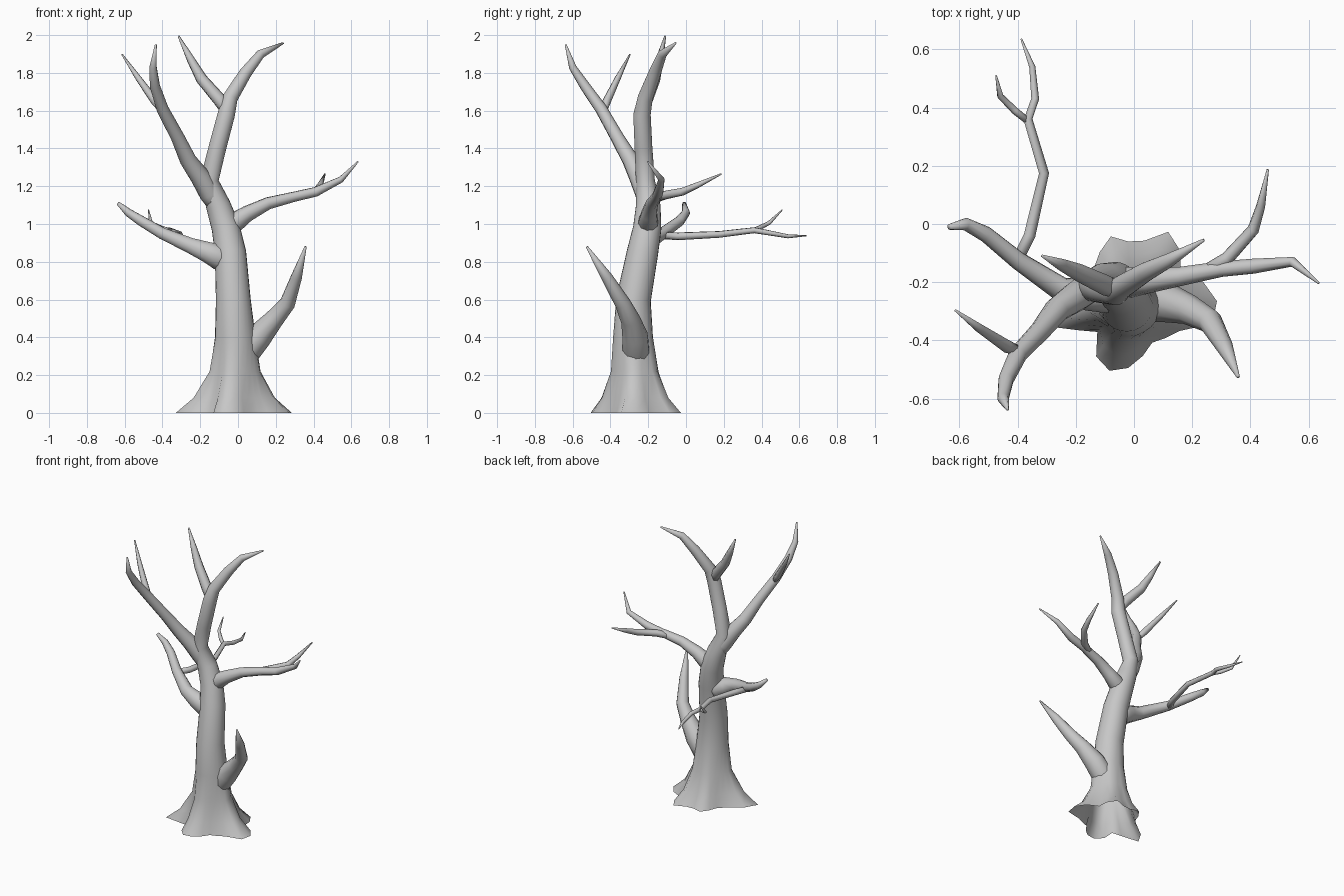
import bpy, bmesh, math
from mathutils import Vector

bark = bpy.data.materials.new("grey_bark")
bark.diffuse_color = (0.57, 0.57, 0.57, 1)


def tube(name, pts, sides=7, flare=None, fade=()):
    """Tapered limb through (x, y, z, radius) points; flare widens the lower rings by direction."""
    P = [Vector(p[:3]) for p in pts]
    bm = bmesh.new()
    rings, u = [], None
    for i, p in enumerate(P):
        t = (P[min(i + 1, len(P) - 1)] - P[max(i - 1, 0)]).normalized()
        if flare and i < len(fade):
            t = Vector((0, 0, 1))
        if u is None:
            u = Vector((1, 0, 0)) if abs(t.x) < 0.9 else Vector((0, 1, 0))
        u = (u - t * u.dot(t)).normalized()
        v = t.cross(u)
        ring = []
        for k in range(sides):
            a = 2 * math.pi * k / sides
            r = pts[i][3]
            if flare and i < len(fade):
                r += (flare[k] - r) * fade[i]
            ring.append(bm.verts.new(p + (u * math.cos(a) + v * math.sin(a)) * r))
        rings.append(ring)
    for a, b in zip(rings, rings[1:]):
        for k in range(sides):
            j = (k + 1) % sides
            bm.faces.new((a[k], a[j], b[j], b[k]))
    bm.faces.new(rings[-1])
    if not flare:
        bm.faces.new(rings[0][::-1])
    for f in bm.faces:
        f.smooth = True
    me = bpy.data.meshes.new(name)
    bm.to_mesh(me)
    bm.free()
    me.materials.append(bark)
    ob = bpy.data.objects.new(name, me)
    bpy.context.collection.objects.link(ob)
    return ob


# Trunk with root lobes (radius per 15 degree step), open underneath, running into the top fork
roots = [.305, .265, .21, .25, .275, .215, .205, .23, .195, .165, .17, .20,
         .26, .32, .20, .15, .22, .248, .23, .195, .165, .18, .205, .30]
tube("trunk", [(-.02, -.265, 0, .15), (-.02, -.267, .08, .125), (-.017, -.27, .22, .113),
               (-.015, -.28, .40, .102), (-.025, -.278, .60, .092), (-.04, -.23, .85, .083),
               (-.065, -.205, .98, .075), (-.105, -.20, 1.10, .065), (-.152, -.215, 1.23, .05),
               (-.11, -.225, 1.40, .047), (-.062, -.233, 1.58, .046), (-.04, -.215, 1.67, .04),
               (.04, -.165, 1.80, .033), (.12, -.125, 1.90, .024), (.24, -.055, 1.958, .005)],
     24, roots, (1, .5, .12, .03))

# Upper limbs
tube("top_left_twig", [(-.055, -.232, 1.58, .025), (-.10, -.21, 1.66, .036), (-.195, -.165, 1.77, .031),
                       (-.25, -.14, 1.87, .022), (-.315, -.11, 1.995, .005)])
tube("upper_left_branch", [(-.10, -.20, 1.07, .04), (-.15, -.215, 1.16, .055), (-.20, -.25, 1.25, .053),
                           (-.265, -.295, 1.34, .044), (-.32, -.365, 1.46, .036), (-.40, -.45, 1.61, .032),
                           (-.44, -.535, 1.73, .027), (-.45, -.60, 1.83, .02), (-.435, -.637, 1.95, .005)], 10)
tube("upper_left_twig", [(-.385, -.44, 1.58, .015), (-.44, -.42, 1.65, .023),
                         (-.53, -.36, 1.775, .016), (-.614, -.297, 1.898, .004)])

# Middle left branch with its forked back twig
tube("middle_left_branch", [(-.03, -.225, .80, .05), (-.10, -.235, .825, .072), (-.165, -.24, .852, .057),
                            (-.25, -.225, .885, .043), (-.40, -.125, .95, .032), (-.51, -.035, 1.015, .028),
                            (-.58, .0, 1.06, .022), (-.635, -.01, 1.11, .01)], 10)
tube("back_twig", [(-.41, -.14, .94, .02), (-.36, -.04, .935, .021), (-.31, .175, .945, .018),
                   (-.365, .36, .967, .016), (-.34, .43, .955, .014),
                   (-.35, .54, .935, .011), (-.388, .637, .938, .003)])
tube("back_twig_fork", [(-.36, .35, .965, .012), (-.41, .39, .98, .013),
                        (-.46, .44, 1.005, .011), (-.474, .51, 1.075, .003)])

# Middle right branch with its back twig
tube("middle_right_branch", [(-.065, -.205, .98, .035), (-.015, -.20, 1.01, .054), (.05, -.195, 1.055, .043),
                             (.16, -.18, 1.11, .033), (.30, -.155, 1.145, .027), (.41, -.145, 1.17, .026),
                             (.545, -.13, 1.235, .017), (.635, -.203, 1.33, .004)], 10)
tube("right_back_twig", [(.22, -.175, 1.125, .02), (.32, -.12, 1.15, .024), (.41, -.02, 1.17, .021),
                         (.435, .06, 1.205, .016), (.46, .187, 1.265, .004)])

# Low right branch
tube("low_right_branch", [(-.01, -.265, .24, .05), (.04, -.265, .32, .075), (.11, -.27, .405, .07),
                          (.19, -.295, .495, .052), (.262, -.335, .58, .042), (.31, -.42, .72, .03),
                          (.358, -.525, .88, .006)], 10)
